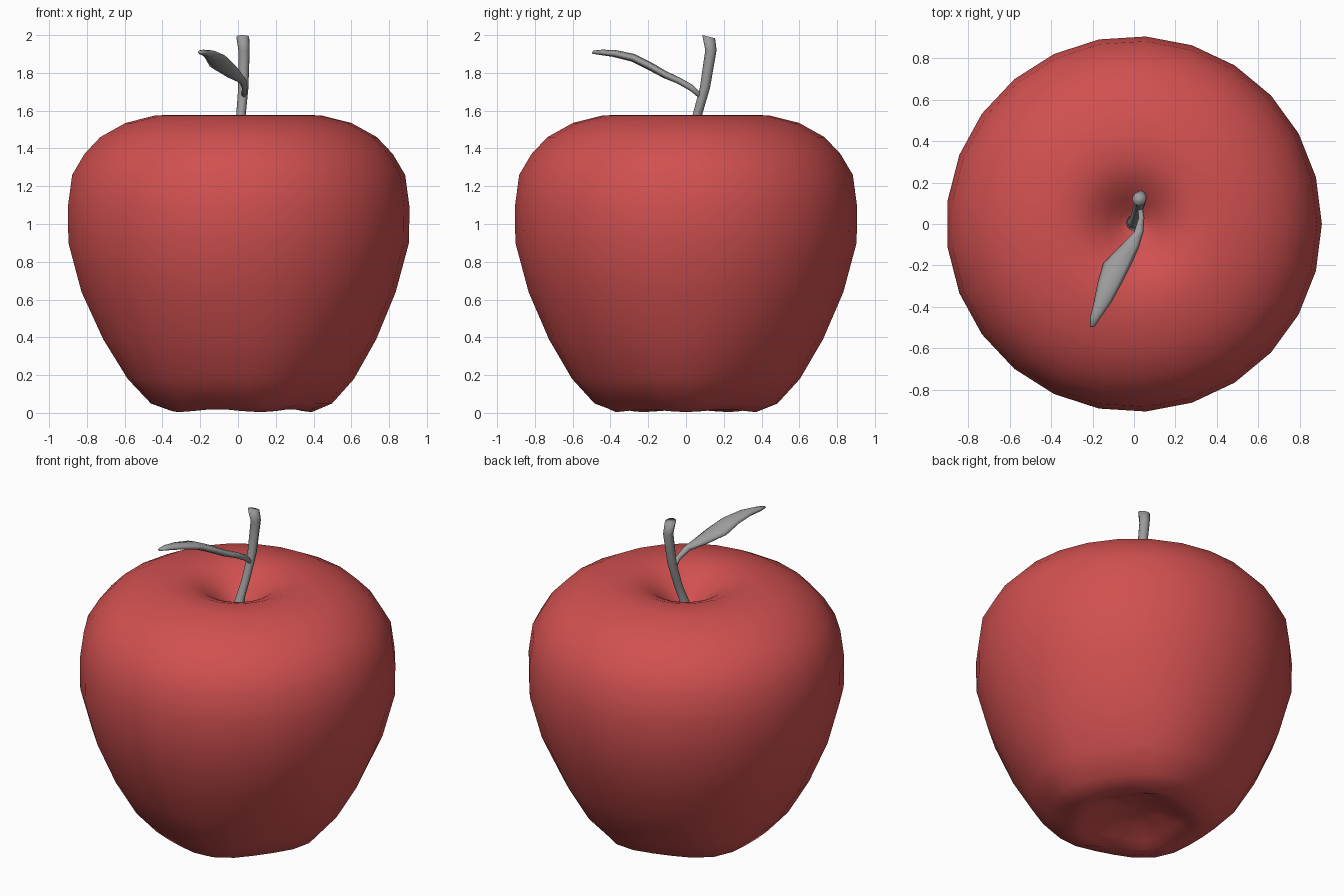
import bpy, bmesh, math
from mathutils import Vector

if "Cube" in bpy.data.objects:
    bpy.data.objects.remove(bpy.data.objects["Cube"])


def material(name, rgb):
    m = bpy.data.materials.new(name)
    m.diffuse_color = (*rgb, 1)
    m.use_nodes = True
    m.node_tree.nodes["Principled BSDF"].inputs["Base Color"].default_value = m.diffuse_color
    return m


red = material("apple red", (0.64, 0.08, 0.08))
grey = material("stem grey", (0.33, 0.33, 0.33))


def loft(name, rings, mat):
    """Skin a list of vertex rings and close both ends with a cap."""
    bm = bmesh.new()
    loops = [[bm.verts.new(p) for p in r] for r in rings]
    for a, b in zip(loops, loops[1:]):
        n = len(a)
        for i in range(n):
            j = (i + 1) % n
            bm.faces.new((a[i], a[j], b[j], b[i]))
    for end in (loops[0], loops[-1]):
        bm.faces.new(end)
    bmesh.ops.recalc_face_normals(bm, faces=bm.faces)
    me = bpy.data.meshes.new(name)
    bm.to_mesh(me)
    bm.free()
    me.materials.append(mat)
    for p in me.polygons:
        p.use_smooth = True
    ob = bpy.data.objects.new(name, me)
    bpy.context.collection.objects.link(ob)
    return ob


def ring(c, u, v, n):
    c, u, v = Vector(c), Vector(u), Vector(v)
    return [c + u * math.cos(2 * math.pi * i / n) + v * math.sin(2 * math.pi * i / n)
            for i in range(n)]


# Apple body: revolved profile with dimples at both ends
profile = [(0.02, 0.10), (0.15, 0.085), (0.26, 0.04), (0.32, 0.01), (0.37, 0.004),
           (0.48, 0.05), (0.60, 0.18), (0.725, 0.39), (0.835, 0.64), (0.905, 0.90),
           (0.908, 1.09), (0.885, 1.26), (0.82, 1.37), (0.735, 1.46), (0.60, 1.535),
           (0.44, 1.575), (0.31, 1.578), (0.21, 1.54), (0.13, 1.48), (0.07, 1.43),
           (0.02, 1.40)]
SIDES = 25
body = []
for r, z in profile:
    pts = []
    for i in range(SIDES):
        a = 2 * math.pi * i / SIDES
        # five soft lobes near the base
        k = 0.02 * max(0, 1 - z / 0.6) * math.cos(5 * a) * min(1, r / 0.3)
        lift = 0.008 * (1 - math.cos(5 * a)) if 0.3 < r < 0.45 and z < 0.1 else 0
        pts.append((math.cos(a) * (r + k), math.sin(a) * (r + k), z + lift))
    body.append(pts)
loft("apple_body", body, red)

# Stem: bent tube, flared at the foot (x, y, z, radius)
stem = [(0.0, 0.0, 1.38, 0.045), (0.003, 0.015, 1.46, 0.028), (0.015, 0.058, 1.57, 0.025),
        (0.028, 0.10, 1.72, 0.027), (0.032, 0.132, 1.92, 0.030), (0.025, 0.12, 1.992, 0.034)]
loft("stem", [ring((x, y, z), (r, 0, 0), (0, r, -0.25 * r if z > 1.95 else 0), 8)
              for x, y, z, r in stem], grey)

# Leaf: flattened blade (y, z, left x, right x, half thickness)
leaf = [(0.09, 1.665, 0.015, 0.04, 0.012), (0.03, 1.72, 0.022, 0.05, 0.016),
        (-0.04, 1.76, 0.0, 0.045, 0.016), (-0.11, 1.79, -0.07, 0.025, 0.018),
        (-0.19, 1.835, -0.15, -0.01, 0.020), (-0.28, 1.88, -0.175, -0.055, 0.020),
        (-0.38, 1.903, -0.195, -0.11, 0.018), (-0.45, 1.909, -0.212, -0.16, 0.014),
        (-0.495, 1.91, -0.213, -0.19, 0.008)]
loft("leaf", [ring(((a + b) / 2, y, z), ((b - a) / 2, 0, 0), (0, 0.4 * t, t), 8)
              for y, z, a, b, t in leaf], grey)
